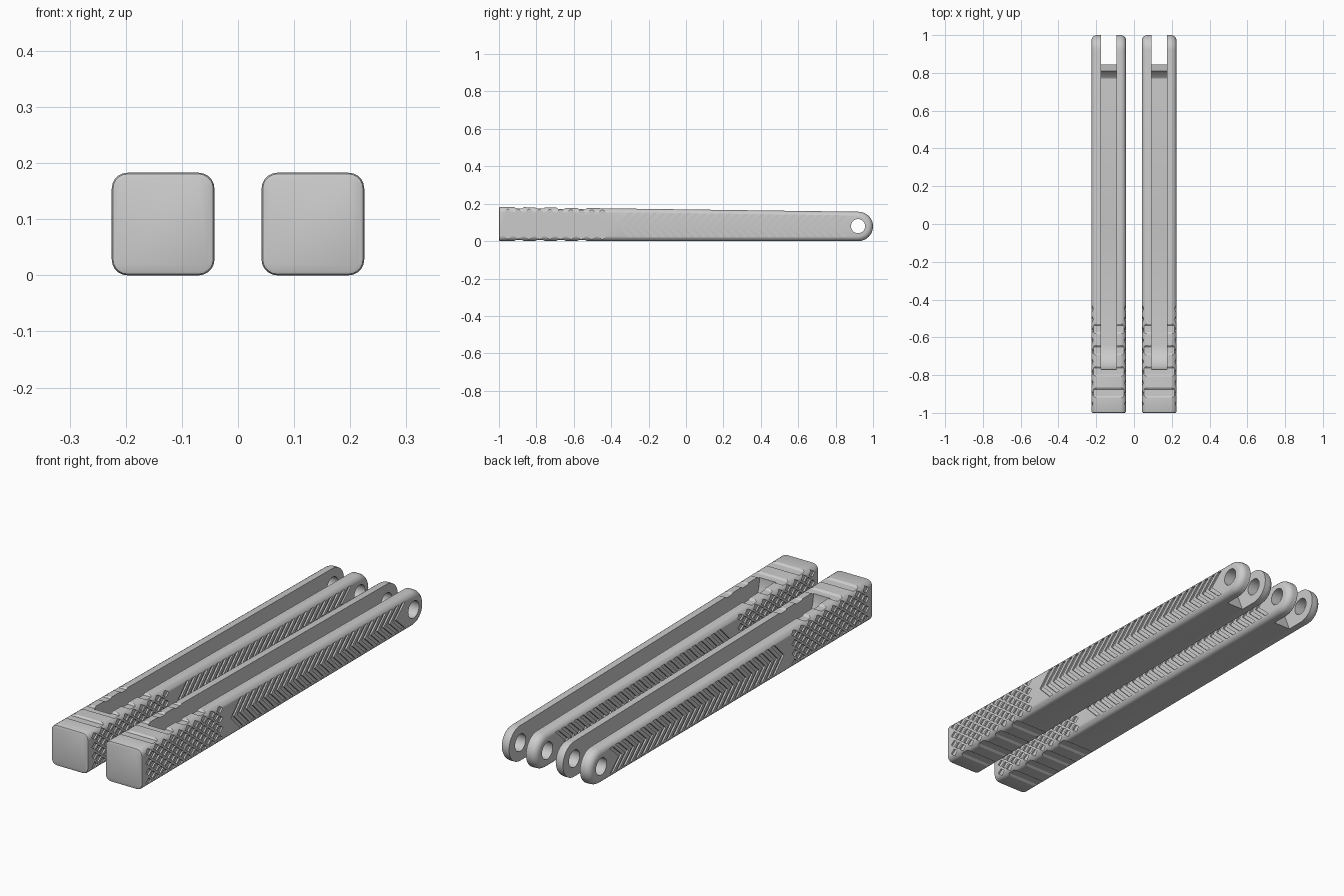
import bpy, bmesh
from math import pi, sin, cos

if "Cube" in bpy.data.objects:
    bpy.data.objects.remove(bpy.data.objects["Cube"])

HALF = 0.0915       # half width of a handle
CENTRE = 0.1335     # handle centre in x


def top_at(y):
    return 0.183 - 0.026 * (y + 1) / 1.92


def prism(bm, pts, x0, x1):
    """Extrude a (y, z) outline from x0 to x1."""
    a = [bm.verts.new((x0, y, z)) for y, z in pts]
    b = [bm.verts.new((x1, y, z)) for y, z in pts]
    n = len(pts)
    bm.faces.new(a)
    bm.faces.new(b[::-1])
    for i in range(n):
        bm.faces.new((a[i], b[i], b[(i + 1) % n], a[(i + 1) % n]))


def finish(bm, name):
    bmesh.ops.recalc_face_normals(bm, faces=bm.faces[:])
    me = bpy.data.meshes.new(name)
    bm.to_mesh(me)
    bm.free()
    ob = bpy.data.objects.new(name, me)
    bpy.context.scene.collection.objects.link(ob)
    return ob


def cut(target, bm, name):
    """Subtract a cutter, trying another solver if a result is broken."""
    cutter = finish(bm, name)
    cutter.hide_render = True
    for solver in ('EXACT', 'MANIFOLD', 'FLOAT'):
        mod = target.modifiers.new(name, 'BOOLEAN')
        mod.operation = 'DIFFERENCE'
        mod.solver = solver
        mod.object = cutter
        bpy.context.view_layer.update()
        deps = bpy.context.evaluated_depsgraph_get()
        me = bpy.data.meshes.new_from_object(target.evaluated_get(deps))
        target.modifiers.remove(mod)
        ys = [v.co.y for v in me.vertices]
        if len(ys) > len(target.data.vertices) and max(ys) - min(ys) > 1.98:
            target.data = me
            break
    bpy.data.objects.remove(cutter)


# Handle body: tapered bar with a round pivot end
bm = bmesh.new()
r, yc = 0.0785, 0.9215
outline = [(-1, 0), (-1, 0.183)]
outline += [(yc + r * sin(t), r + r * cos(t)) for t in [pi * i / 20 for i in range(21)]]
prism(bm, outline, -HALF, HALF)
bmesh.ops.recalc_face_normals(bm, faces=bm.faces[:])


def front(e):
    return all(v.co.y < -0.999 for v in e.verts)


caps = [e for e in bm.edges if abs(e.verts[0].co.x - e.verts[1].co.x) < 1e-4 and not front(e)]
bmesh.ops.bevel(bm, geom=caps, offset=0.028, offset_type='OFFSET', segments=5,
                profile=0.5, affect='EDGES')
bmesh.ops.bevel(bm, geom=[e for e in bm.edges if front(e)], offset=0.008,
                offset_type='OFFSET', segments=2, profile=0.5, affect='EDGES')
body = finish(bm, "right_handle")

# Channel open at the top, with a curved front ramp and a peaked stop at the fork
bm = bmesh.new()
channel = [(1.1, 0.3), (-0.77, 0.3)]
channel += [(-0.64 - 0.13 * cos(t), 0.165 - 0.13 * sin(t)) for t in [pi / 2 * i / 8 for i in range(9)]]
channel += [(-0.07, 0.035), (-0.03, 0.041), (0.77, 0.041), (0.782, 0.048),
            (0.81, 0.085), (0.845, -0.001), (0.845, -0.1), (1.1, -0.1)]
prism(bm, channel, -0.042, 0.042)
cut(body, bm, "channel_cutter")

# Pivot hole
bm = bmesh.new()
prism(bm, [(0.92 + 0.038 * cos(2 * pi * i / 32), 0.08 + 0.038 * sin(2 * pi * i / 32))
           for i in range(32)], -0.2, 0.2)
cut(body, bm, "hole_cutter")

# Shallow grip notches across top and bottom
bm = bmesh.new()
for i in range(4):
    y = -0.91 + 0.1125 * i
    t = top_at(y)
    prism(bm, [(y - 0.012, t + 0.002), (y, t - 0.006), (y + 0.034, t - 0.007),
               (y + 0.046, t + 0.001), (y + 0.046, t + 0.05), (y - 0.012, t + 0.05)], -0.2, 0.2)
    prism(bm, [(y - 0.012, -0.001), (y, 0.006), (y + 0.034, 0.006),
               (y + 0.046, -0.001), (y + 0.046, -0.05), (y - 0.012, -0.05)], -0.2, 0.2)
cut(body, bm, "notch_cutter")

# Side texture: diamond pits at the front, chevron grooves behind
bm = bmesh.new()
for s in (-1, 1):
    x0, x1 = s * (HALF - 0.007), s * (HALF + 0.02)
    py, pz = 0.056, 0.044
    for row in range(7):
        for col in range(10 - row % 2):
            y = -0.952 + py * (col + 0.5 * (row % 2))
            z = 0.0915 + (row - 3) * pz / 2 - 0.005 * (y + 1)
            a, b = py / 2 - 0.008, pz / 2 - 0.0063
            prism(bm, [(y - a, z), (y, z - b), (y + a, z), (y, z + b)], x0, x1)
    for i in range(28):
        y = -0.415 + 0.044 * i
        m = top_at(y) / 2
        h, lean, w = m - 0.021, 0.065, 0.022
        if i == 0:
            continue
        prism(bm, [(y, m), (y + lean, m - h), (y + lean + w, m - h),
                   (y + w, m), (y + lean + w, m + h), (y + lean, m + h)], x0, x1)
cut(body, bm, "texture_cutter")

# Place the matching pair
body.location.x = CENTRE
other = bpy.data.objects.new("left_handle", body.data.copy())
other.location.x = -CENTRE
bpy.context.scene.collection.objects.link(other)
for ob in (body, other):
    bpy.ops.object.select_all(action='DESELECT')
    ob.select_set(True)
    bpy.context.view_layer.objects.active = ob
    bpy.ops.object.shade_smooth_by_angle(angle=0.5)
